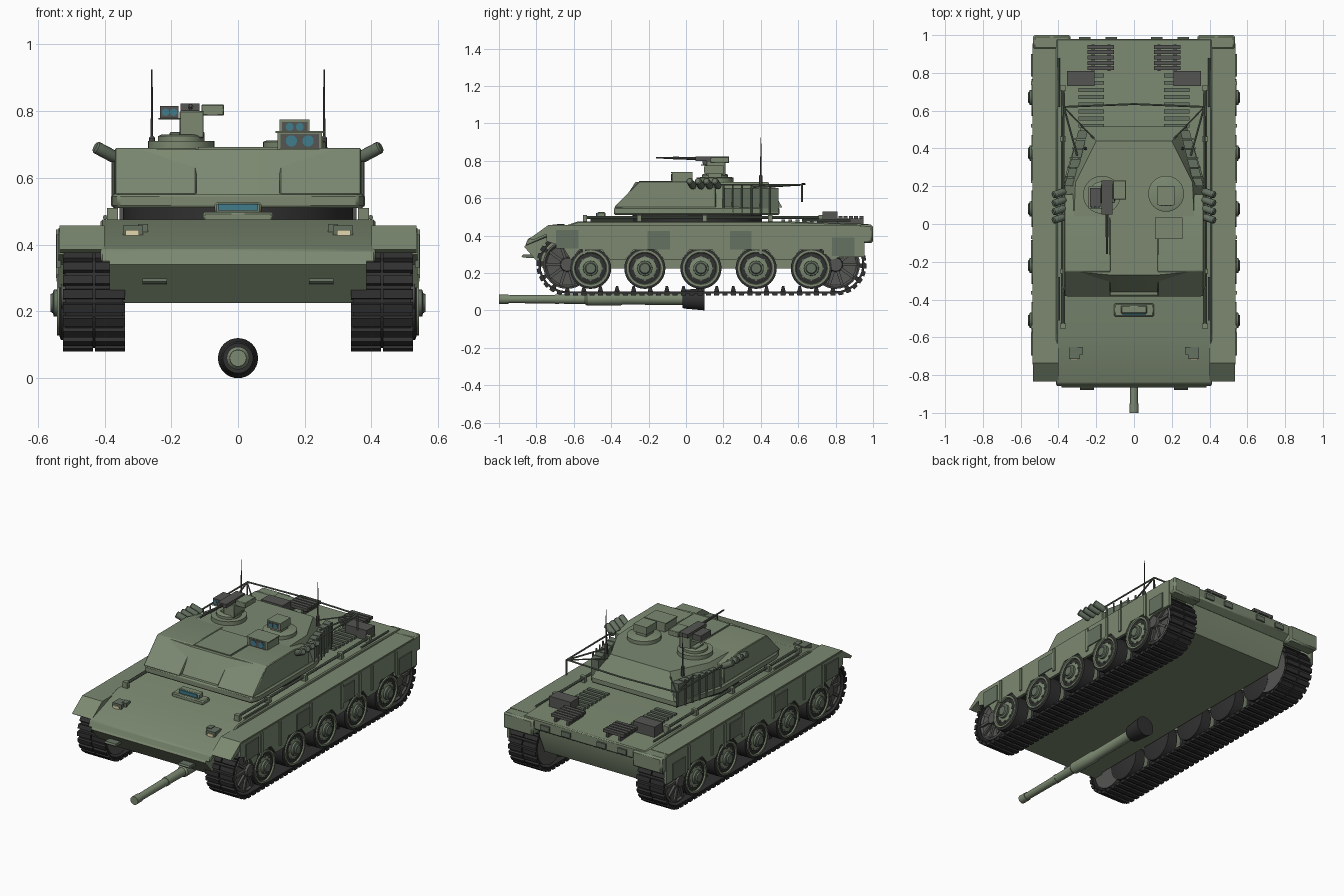
import bpy, bmesh, math
from mathutils import Vector

if "Cube" in bpy.data.objects:
    bpy.data.objects.remove(bpy.data.objects["Cube"])


def material(name, rgb):
    m = bpy.data.materials.new(name)
    m.diffuse_color = (*rgb, 1)
    m.use_nodes = True
    m.node_tree.nodes["Principled BSDF"].inputs["Base Color"].default_value = m.diffuse_color
    return m


GREEN = material("green_paint", (.2, .25, .165))
DARK_GREEN = material("dark_green", (.13, .165, .12))
RUBBER = material("rubber", (.03, .03, .03))
STEEL = material("dark_steel", (.09, .09, .085))
GLASS = material("glass", (.05, .2, .26))
LAMP = material("lamp", (.75, .68, .42))


def build(name, parts, mat=GREEN, mirror=False, bevel=0):
    """Each part is a list of equal-length rings, lofted and capped."""
    bm = bmesh.new()
    for rings in parts:
        vs = [[bm.verts.new(p) for p in ring] for ring in rings]
        n = len(vs[0])
        for a, b in zip(vs, vs[1:]):
            for i in range(n):
                j = (i + 1) % n
                bm.faces.new((a[i], a[j], b[j], b[i]))
        bm.faces.new(vs[0][::-1])
        bm.faces.new(vs[-1])
    bmesh.ops.recalc_face_normals(bm, faces=bm.faces)
    me = bpy.data.meshes.new(name)
    bm.to_mesh(me)
    bm.free()
    for p in me.polygons:
        p.use_smooth = True
    me.set_sharp_from_angle(angle=math.radians(32))
    me.materials.append(mat)
    ob = bpy.data.objects.new(name, me)
    bpy.context.collection.objects.link(ob)
    if bevel:
        b = ob.modifiers.new("bevel", 'BEVEL')
        b.width, b.segments, b.limit_method = bevel, 1, 'ANGLE'
    if mirror:
        ob.modifiers.new("mirror", 'MIRROR')
    return ob


def box(x0, x1, y0, y1, z0, z1):
    return [[(x0, y0, z), (x1, y0, z), (x1, y1, z), (x0, y1, z)] for z in (z0, z1)]


def prism(pts, x0, x1):
    return [[(x, y, z) for y, z in pts] for x in (x0, x1)]


def slab(outline, z0, z1):
    """Symmetric plan outline given for +x, extruded upward."""
    full = outline + [(-x, y) for x, y in reversed(outline)]
    return [[(x, y, z) for x, y in full] for z in (z0, z1)]


def turn(origin, axis, profile, n=24):
    """Revolve (distance, radius) pairs about an axis."""
    o, d = Vector(origin), Vector(axis).normalized()
    u = d.cross(Vector((0, 0, 1)) if abs(d.z) < .9 else Vector((1, 0, 0))).normalized()
    v = d.cross(u)
    return [[o + d * t + (u * math.cos(a) + v * math.sin(a)) * r
             for a in (2 * math.pi * i / n for i in range(n))] for t, r in profile]


def rod(p, q, r=.005, n=8):
    d = Vector(q) - Vector(p)
    return turn(p, d, [(0, r), (d.length, r)], n)


# hull
build("lower_hull", [prism([(-.76, .225), (-.8, .345), (-.74, .42), (.93, .42), (.93, .34), (.88, .225)], -.337, .337)])
build("nose", [prism([(-.765, .225), (-.865, .34), (-.835, .385), (-.7, .4), (-.7, .225)], -.385, .385)])
build("upper_hull", [prism([(-.86, .345), (-.845, .385), (-.58, .475), (.55, .475), (.98, .462),
                            (.98, .4), (.93, .37), (.93, .41), (-.7, .41)], -.412, .412)], bevel=.006)
build("sponsons", [prism([(-.835, .385), (-.735, .457), (.93, .457), (.93, .412), (-.735, .412), (-.82, .375)],
                         .4, .535)], mirror=True)
build("rear_mudguards", [box(.335, .535, .925, 1, .36, .458)], mirror=True, bevel=.01)
build("tow_brackets", [prism([(-.8, .28), (-.872, .282), (-.88, .29), (-.872, .298), (-.8, .3)], .213, .286)],
      DARK_GREEN, True)
build("rear_hinges", [box(x - .03, x + .03, .975, .99, .41, .44) for x in (.12, .26)], DARK_GREEN, True)

# side skirts with cut-outs over the wheels
WHEELS = [-.51, -.22, .08, .375, .67]
edge = [(-.745, .45), (-.745, .37), (-.66, .34)]
for y in WHEELS:
    edge += [(y - .105, .27), (y - .06, .325), (y + .06, .325), (y + .105, .27)]
edge += [(.82, .285), (.955, .285), (.955, .45)]
build("side_skirts", [prism(edge, .522, .538)], mirror=True)
build("skirt_pads", [box(.53, .544, y - .06, y + .06, z, z + .1)
                     for y, z in ((-.635, .33), (-.145, .325), (.29, .325), (.84, .29))], DARK_GREEN, True)
build("skirt_straps", [box(.53, .546, y - .009, y + .009, .3, .445)
                       for y in (-.545, -.365, -.07, .225, .4, .52, .745)], mirror=True)

# tracks
R, YF, YB, ZC = .165, -.635, .80, .245
STRAIGHT = YB - YF
LOOP = 2 * STRAIGHT + 2 * math.pi * R


def track_point(s):
    if s < STRAIGHT:
        return Vector((YF + s, ZC - R)), Vector((0, -1))
    s -= STRAIGHT
    if s < math.pi * R:
        a = -math.pi / 2 + s / R
        n = Vector((math.cos(a), math.sin(a)))
        return Vector((YB, ZC)) + n * R, n
    s -= math.pi * R
    if s < STRAIGHT:
        return Vector((YB - s, ZC + R)), Vector((0, 1))
    a = math.pi / 2 + (s - STRAIGHT) / R
    n = Vector((math.cos(a), math.sin(a)))
    return Vector((YF, ZC)) + n * R, n


pads, links, N = [], [], 88
for i in range(N):
    p, n = track_point(LOOP * i / N)
    q, m = track_point(LOOP * ((i + 1) % N) / N)
    t = Vector((-n.y, n.x))
    shoe = [p + t * a + n * b for a, b in ((-.016, -.018), (.016, -.018), (.013, 0), (-.013, 0))]
    pads += [prism(shoe, .338, .428), prism(shoe, .434, .524)]
    links.append(prism([p - n * .022, q - m * .022, q - m * .01, p - n * .01], .345, .518))
    if i % 2 == 0:
        links.append(prism([p - n * .05 - t * .006, p - n * .05 + t * .006,
                            p - n * .02 + t * .014, p - n * .02 - t * .014], .425, .437))
build("track_pads", pads, RUBBER, True)
build("track_links", links, RUBBER, True)

# road wheels, idlers and sprockets
tyres, discs, hubs, bolts = [], [], [], []
for y in WHEELS:
    o = (0, y, .225)
    tyres += [turn(o, (1, 0, 0), [(a, .1), (a + .004, .11), (b - .004, .11), (b, .1)], 32)
              for a, b in ((.345, .42), (.45, .535))]
    discs.append(turn(o, (1, 0, 0), [(.35, .097), (.543, .097), (.543, .086), (.528, .078), (.54, .048)], 32))
    hubs.append(turn(o, (1, 0, 0), [(.52, .042), (.552, .04), (.555, .03), (.562, .026)], 20))
    for k in range(8):
        a = k * math.pi / 4
        bolts.append(turn((.53, y + .062 * math.cos(a), .225 + .062 * math.sin(a)), (1, 0, 0),
                          [(0, .006), (.012, .006)], 6))
build("wheel_tyres", tyres, RUBBER, True)
build("wheel_discs", discs, GREEN, True)
build("wheel_hubs", hubs, DARK_GREEN, True)
build("wheel_bolts", bolts, DARK_GREEN, True)
ends = []
for y in (YF, YB):
    ends.append(turn((0, y, ZC), (1, 0, 0), [(.35, .13), (.51, .13), (.515, .12), (.505, .11), (.5, .04), (.53, .035), (.53, .02)], 32))
    for k in range(10):
        a = k * math.pi / 5
        c, s = math.cos(a), math.sin(a)
        ends.append(prism([(y + c * d - s * w, ZC + s * d + c * w)
                           for d, w in ((.03, -.008), (.115, -.008), (.115, .008), (.03, .008))], .49, .516))
build("idlers_and_sprockets", ends, STEEL, True)

# turret shell
build("turret_ring", [turn((0, .06, .47), (0, 0, 1), [(0, .345), (.045, .345)], 48)], RUBBER)
build("turret_base", [slab([(.36, -.385), (.378, -.33), (.38, .2), (.29, .5)], .51, .552)], bevel=.008)
low = [(.125, -.36), (.362, -.34), (.365, .2), (.28, .515)]
high = [(.125, -.27), (.33, -.25), (.31, .22), (.2, .44)]
build("turret_body", [[slab(low, .55, .6)[0], slab(high, .68, .686)[1]]])
build("turret_cheeks", [prism([(-.385, .55), (-.25, .69), (.02, .69), (.16, .66), (.16, .55)], .125, .369)],
      mirror=True, bevel=.004)
build("roof_plate", [slab([(.12, -.25), (.12, .0)], .68, .692)])

# storage boxes along the tapering turret sides
bins, bars = [], []
for i in range(6):
    f0, f1 = i / 6, (i + .88) / 6
    x0, y0, x1, y1 = .368 - .075 * f0, .2 + .3 * f0, .368 - .075 * f1, .2 + .3 * f1
    bins.append([[(x0 - .05, y0, z), (x0, y0, z), (x1, y1, z), (x1 - .05, y1, z)] for z in (.525, .655)])
    bars.append(rod((x0 + .006, y0, .515), (x0 + .006, y0, .672)))
build("side_bins", bins, DARK_GREEN, True)
bars += [rod((.374, .16, .672), (.372, .62, .672)), rod((.372, .62, .675), (.372, .62, .58)),
         rod((.3, .36, .66), (.372, .62, .672)), rod((.2, .44, .66), (.372, .62, .672), .004),
         rod((0, .635, .675), (.372, .62, .675))]
build("basket_rails", bars, DARK_GREEN, True)

# smoke launchers
build("smoke_launchers", [turn((.365, y, .66), (.85, -.3, .45), [(0, .014), (.012, .019), (.07, .019), (.075, .014)], 12)
                          for y in (.04, .085, .13, .175)], DARK_GREEN, True)

# left cupola with remote gun
build("left_cupola", [turn((-.17, .155, .68), (0, 0, 1), [(0, .1), (.03, .1), (.03, .07), (.045, .07), (.05, .06)], 32)])
build("gun_station", [box(-.175, -.103, .11, .21, .72, .8), box(-.11, -.042, .13, .23, .787, .82),
                      box(-.24, -.17, .08, .2, .775, .78), box(-.205, -.1, .12, .2, .725, .737)], bevel=.003)
build("station_sight", [box(-.233, -.178, .09, .19, .78, .815)], STEEL)
build("station_lenses", [turn((x, .092, .797), (0, -1, 0), [(0, .011), (.004, .011)], 16) for x in (-.217, -.193)], GLASS)
build("machine_gun", [box(-.172, -.115, .05, .23, .8, .823),
                      turn((-.142, .06, .812), (0, -1, 0.02), [(0, .008), (.13, .008), (.13, .005), (.22, .005)], 10)], STEEL)

# right cupola and sights
build("right_cupola", [turn((.17, .16, .68), (0, 0, 1), [(0, .095), (.028, .095), (.032, .085)], 32),
                       box(.135, .205, .12, .19, .7, .735), box(.125, .215, .1, .2, .73, .775)])
build("panoramic_sight", [box(.132, .208, .097, .11, .738, .768)], STEEL)
build("gunner_sight", [box(.118, .252, -.075, .035, .68, .735), box(.112, .258, -.08, .035, .735, .741)])
build("sight_face", [box(.128, .242, -.078, -.06, .69, .732)], STEEL)
build("sight_lenses", [turn((x, -.076, .711), (0, -1, 0), [(0, .017), (.004, .017)], 20) for x in (.16, .21)]
      + [turn((x, .099, .753), (0, -1, 0), [(0, .012), (.004, .012)], 16) for x in (.155, .185)], GLASS)
build("antennas", [turn((.258, .4, .66), (0, 0, 1), [(0, .01), (.06, .009), (.065, .004), (.265, .002)], 8)], STEEL, True)

# driver hatch and headlights
build("driver_hatch", [box(-.105, .105, -.49, -.42, .47, .498), box(-.07, .07, -.475, -.43, .49, .526)], bevel=.006)
build("driver_periscope", [box(-.06, .06, -.482, -.46, .503, .522)], GLASS)
build("headlight_boxes", [box(.285, .345, -.715, -.65, .405, .458), box(.27, .3, -.69, -.65, .41, .462)], DARK_GREEN, True)
build("headlight_lamps", [box(.297, .337, -.72, -.7, .414, .444)], LAMP, True)

# engine deck louvres
build("deck_louvres", [box(.16, .295, .51 + .038 * i, .53 + .038 * i, .468, .486) for i in range(8)], DARK_GREEN, True)
build("rear_louvres", [box(.105, .245, .815 + .028 * i, .836 + .028 * i, .488, .506) for i in range(5)]
      + [box(.125, .14, .81, .95, .46, .492), box(.21, .225, .81, .95, .46, .492)], STEEL, True)
build("exhaust_boxes", [box(.21, .355, .73, .81, .465, .53)], STEEL, True)

# deck rods and clamps
build("deck_rods", [rod((.375, -.55, .497), (.375, .73, .497), .008), rod((.398, -.51, .482), (.398, -.28, .482), .007),
                    rod((.398, .62, .482), (.398, .88, .482), .006)], DARK_GREEN, True)
build("rod_clamps", [box(.36, .392, y - .012, y + .012, .47, .51) for y in (-.54, -.25, .1, .45, .72)], mirror=True)

# main gun resting below the hull
build("gun_barrel", [turn((0, -1, .06), (0, 1, 0), [(0, .018), (0, .025), (.05, .025), (.05, .021), (.3, .023), (.3, .026),
                     (.32, .026), (.32, .024), (.46, .026), (.47, .034), (.65, .034), (.66, .029), (.99, .031)], 32)])
build("gun_boot", [turn((0, -.02, .06), (0, 1, 0), [(0, .045), (.01, .05), (.12, .06)], 32)], RUBBER)
